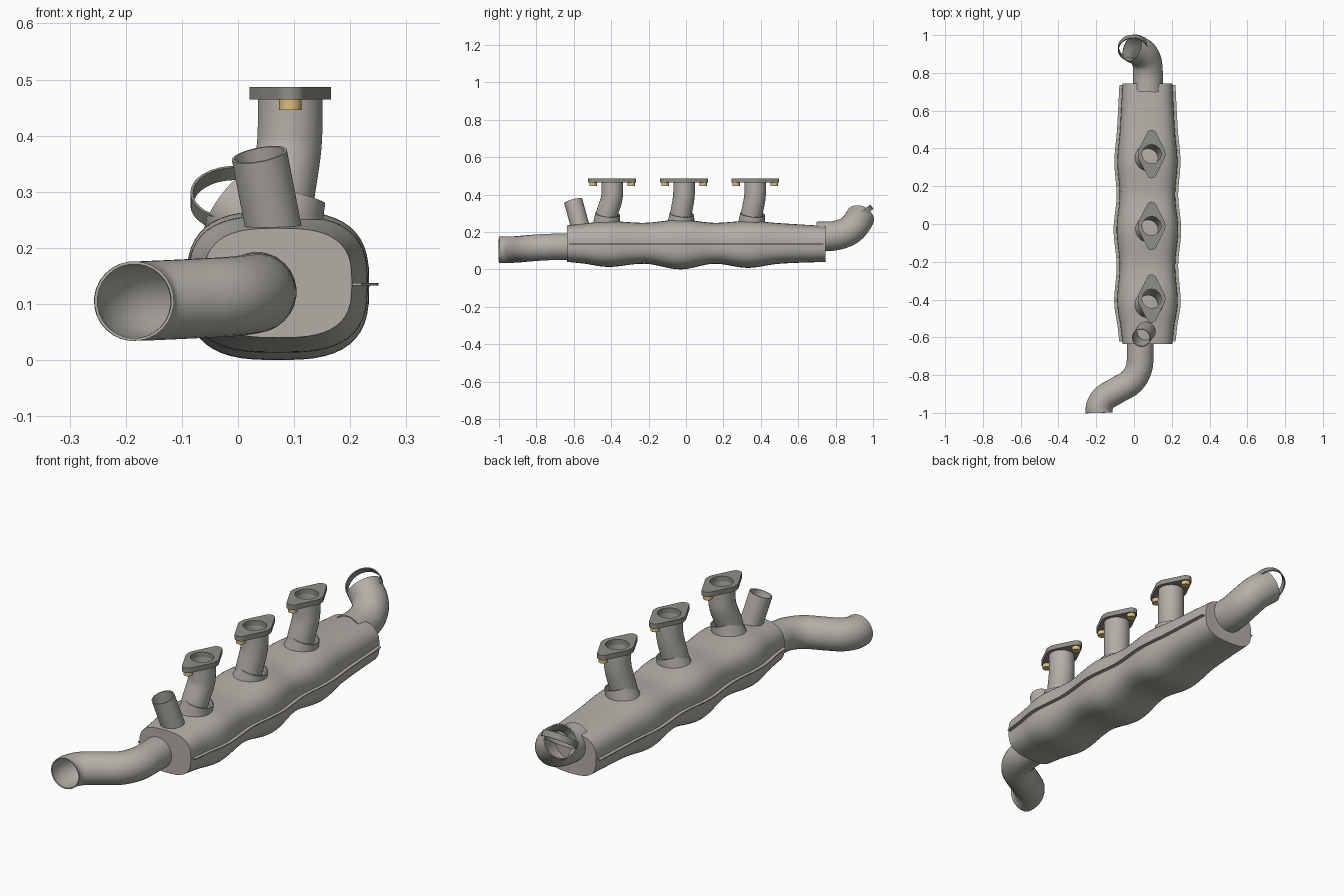
import bpy, bmesh, math
from mathutils import Vector

if "Cube" in bpy.data.objects:
    bpy.data.objects.remove(bpy.data.objects["Cube"])


def material(name, rgb):
    m = bpy.data.materials.new(name)
    m.diffuse_color = (*rgb, 1)
    m.use_nodes = True
    m.node_tree.nodes["Principled BSDF"].inputs["Base Color"].default_value = m.diffuse_color
    return m


STEEL = material("steel", (0.45, 0.43, 0.39))
DARK = material("dark_steel", (0.28, 0.27, 0.24))
BRASS = material("brass", (0.72, 0.52, 0.2))


def finish(name, bm, mat, angle=35):
    bmesh.ops.recalc_face_normals(bm, faces=bm.faces)
    me = bpy.data.meshes.new(name)
    bm.to_mesh(me)
    bm.free()
    me.materials.append(mat)
    ob = bpy.data.objects.new(name, me)
    bpy.context.collection.objects.link(ob)
    bpy.ops.object.select_all(action='DESELECT')
    ob.select_set(True)
    bpy.context.view_layer.objects.active = ob
    bpy.ops.object.shade_smooth_by_angle(angle=math.radians(angle))
    return ob


def loft(bm, rings, closed=False):
    """Skin a list of point rings with quads."""
    loops = [[bm.verts.new(p) for p in r] for r in rings]
    pairs = list(zip(loops, loops[1:])) + ([(loops[-1], loops[0])] if closed else [])
    for a, b in pairs:
        for i in range(len(a)):
            j = (i + 1) % len(a)
            bm.faces.new((a[i], a[j], b[j], b[i]))
    return loops


def spline(pts, steps=5):
    """Catmull-Rom through tuples of any size."""
    p = [pts[0]] + pts + [pts[-1]]
    out = []
    for k in range(1, len(p) - 2):
        for s in range(steps):
            t = s / steps
            out.append(tuple(0.5 * (2*b + (c-a)*t + (2*a-5*b+4*c-d)*t*t + (3*b-a-3*c+d)*t**3)
                             for a, b, c, d in zip(*p[k-1:k+3])))
    return out + [pts[-1]]


def tube(name, pts, r0, r1=None, sides=28, wall=0.005, steps=5):
    r1 = r1 or r0
    path = [Vector(q) for q in spline(pts, steps)]
    n = len(path)
    side, outer, inner = None, [], []
    for i, c in enumerate(path):
        d = (path[min(i + 1, n - 1)] - path[max(i - 1, 0)]).normalized()
        side = d.orthogonal() if side is None else side - d * side.dot(d)
        side.normalize()
        up = d.cross(side)
        r = r0 + (r1 - r0) * i / (n - 1)
        dirs = [side * math.cos(a) + up * math.sin(a)
                for a in (2 * math.pi * k / sides for k in range(sides))]
        outer.append([c + v * r for v in dirs])
        inner.append([c + v * (r - wall) for v in dirs])
    bm = bmesh.new()
    loft(bm, outer + inner[::-1], closed=True)
    return finish(name, bm, STEEL)


# wavy collector body: y, half width, bottom z, top z
XC = 0.071
stations = spline([
    (-0.635, 0.132, 0.040, 0.235), (-0.54, 0.142, 0.030, 0.245),
    (-0.41, 0.160, 0.013, 0.258), (-0.22, 0.147, 0.030, 0.249),
    (-0.03, 0.163, 0.000, 0.266), (0.15, 0.147, 0.030, 0.249),
    (0.33, 0.159, 0.008, 0.259), (0.50, 0.145, 0.030, 0.247),
    (0.745, 0.132, 0.040, 0.232)], 8)


def superellipse(y, hw, lo, hi, n=48, e=2 / 2.9):
    ring = []
    for k in range(n):
        a = 2 * math.pi * k / n
        c, s = math.cos(a), math.sin(a)
        ring.append((XC + hw * math.copysign(abs(c) ** e, c), y,
                     (lo + hi) / 2 + (hi - lo) / 2 * math.copysign(abs(s) ** e, s)))
    return ring


bm = bmesh.new()
loops = loft(bm, [superellipse(*s) for s in stations])
bm.faces.new(loops[0])
bm.faces.new(loops[-1])
finish("collector_body", bm, STEEL)

# thin seam lips along both sides
for sx, name in ((-1, "seam_lip_left"), (1, "seam_lip_right")):
    bm = bmesh.new()
    rings = []
    for y, hw, lo, hi in stations:
        y = max(-0.622, min(0.735, y))
        a, b = XC + sx * (hw - 0.01), XC + sx * (hw + 0.016)
        rings.append([(a, y, 0.133), (b, y, 0.133), (b, y, 0.137), (a, y, 0.137)])
    loops = loft(bm, rings)
    bm.faces.new(loops[0])
    bm.faces.new(loops[-1])
    finish(name, bm, STEEL)

# outlet pipe at the front, inlet elbow at the rear, short stub on top
tube("front_pipe", [(0.033, -0.61, 0.122), (0.033, -0.68, 0.121), (0.026, -0.765, 0.118),
                    (-0.015, -0.835, 0.113), (-0.09, -0.88, 0.109), (-0.155, -0.92, 0.106),
                    (-0.183, -0.965, 0.105), (-0.185, -1.0, 0.105)], 0.071)
tube("rear_elbow", [(0.072, 0.70, 0.175), (0.074, 0.79, 0.179), (0.068, 0.86, 0.20),
                    (0.042, 0.906, 0.238), (-0.01, 0.932, 0.28)], 0.080, 0.077)
tube("top_stub", [(0.07, -0.558, 0.20), (0.038, -0.603, 0.366)], 0.05, steps=1)

# loose clamp hoop on the rear elbow, wide flat band
centre, normal = Vector((-0.005, 0.93, 0.287)), Vector((0, -0.6, 0.8))
bm = bmesh.new()
u, v = Vector((1, 0, 0)), Vector((0, 0.8, 0.6))
loft(bm, [[centre + (u * math.cos(a) + v * math.sin(a)) * r + normal * h
           for a in (2 * math.pi * k / 32 for k in range(32))]
          for r, h in ((0.08, -0.014), (0.08, 0.014), (0.075, 0.014), (0.075, -0.014))], closed=True)
finish("clamp_hoop", bm, DARK)


def plate_outline(n=32, big=0.073, tip=0.026, d=0.102):
    """Hull of a centre circle and two tip circles."""
    pts = []
    for k in range(n):
        a = 2 * math.pi * (k + 0.5) / n
        c, s = math.cos(a), math.sin(a)
        if abs(s) > (big - tip) / d:
            pts.append((tip * c, tip * s + math.copysign(d, s)))
        else:
            pts.append((big * c, big * s))
    return pts


# three risers, each with a collar, flange plate and two bolts
PX = 0.093
for i, (y, lean) in enumerate(((-0.395, -0.03), (-0.01, -0.018), (0.37, -0.02)), 1):
    tube(f"riser_{i}", [(0.068, y + lean - 0.008, 0.22), (0.078, y + lean, 0.29),
                        (0.09, y - 0.004, 0.37), (PX, y, 0.42), (PX, y, 0.466)], 0.058)
    tube(f"riser_collar_{i}", [(0.075, y + lean, 0.232), (0.092, y + lean + 0.006, 0.296)],
         0.074, 0.066, steps=1)
    outer = plate_outline()
    hole = [(0.05 * math.cos(2 * math.pi * (k + 0.5) / 32),
             0.05 * math.sin(2 * math.pi * (k + 0.5) / 32)) for k in range(32)]
    bm = bmesh.new()
    loft(bm, [[(PX + px, y + py, z) for px, py in o] for o, z in
              ((outer, 0.464), (outer, 0.487), (hole, 0.487), (hole, 0.464))], closed=True)
    finish(f"flange_plate_{i}", bm, DARK, 25)
    for side in (-1, 1):
        bm = bmesh.new()
        bmesh.ops.create_cone(bm, cap_ends=True, segments=16, radius1=0.02, radius2=0.02, depth=0.022)
        bmesh.ops.translate(bm, verts=bm.verts, vec=(PX, y + side * 0.102, 0.457))
        finish(f"bolt_{i}_{'front' if side < 0 else 'rear'}", bm, BRASS)
